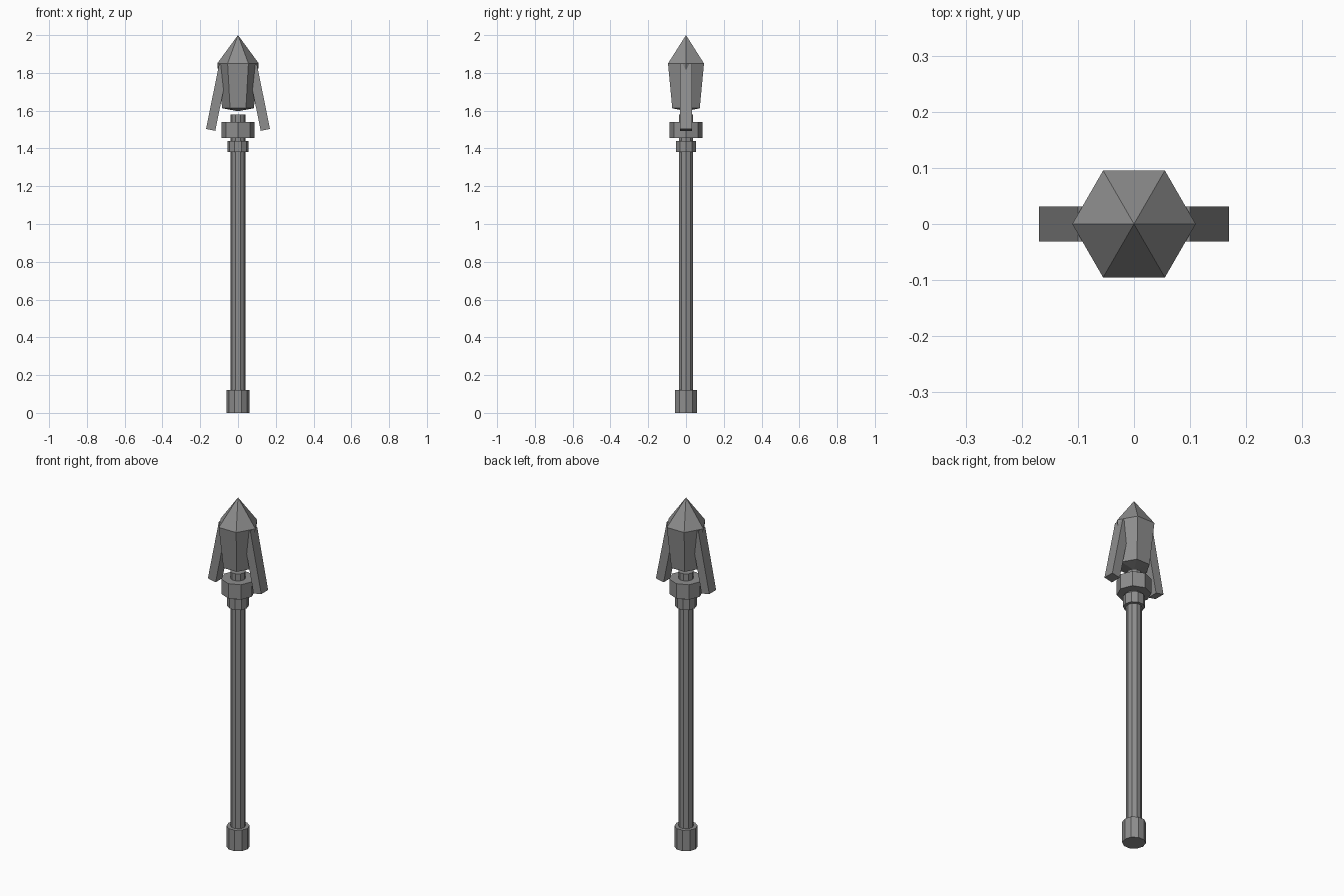
import bpy, bmesh, math
from mathutils import Matrix

if "Cube" in bpy.data.objects:
    bpy.data.objects.remove(bpy.data.objects["Cube"])

metal = bpy.data.materials.new("mid grey")
metal.diffuse_color = (0.27, 0.27, 0.27, 1)
metal.use_nodes = True
metal.node_tree.nodes["Principled BSDF"].inputs["Base Color"].default_value = metal.diffuse_color


def finish(name, bm):
    bmesh.ops.recalc_face_normals(bm, faces=bm.faces[:])
    mesh = bpy.data.meshes.new(name)
    bm.to_mesh(mesh)
    bm.free()
    mesh.materials.append(metal)
    obj = bpy.data.objects.new(name, mesh)
    bpy.context.collection.objects.link(obj)
    return obj


def lathe(name, sides, profile):
    """Faceted solid from (radius, z) pairs; radius 0 makes a point."""
    bm = bmesh.new()
    rings = []
    for r, z in profile:
        n = sides if r else 1
        rings.append([bm.verts.new((r * math.cos(math.tau * i / sides),
                                    r * math.sin(math.tau * i / sides), z)) for i in range(n)])
    for a, b in zip(rings, rings[1:]):
        for i in range(sides):
            j = (i + 1) % sides
            quad = [a[i % len(a)], a[j % len(a)], b[j % len(b)], b[i % len(b)]]
            bm.faces.new(list(dict.fromkeys(quad)))
    for ring in (rings[0], rings[-1]):
        if len(ring) > 1:
            bm.faces.new(ring)
    return finish(name, bm)


def cylinder(name, sides, r, z0, z1):
    return lathe(name, sides, [(r, z0), (r, z1)])


# Shaft with its foot cap, collar and head ring
cylinder("foot_cap", 10, 0.06, 0, 0.12)
cylinder("shaft", 10, 0.04, 0.06, 1.58)
cylinder("collar", 10, 0.056, 1.38, 1.44)
cylinder("head_ring", 8, 0.088, 1.455, 1.54)

# Six-sided floating crystal
lathe("crystal", 6, [(0, 1.597), (0.084, 1.613), (0.11, 1.85), (0, 2.0)])

# Slanted side prongs
for side, label in ((-1, "left"), (1, "right")):
    bm = bmesh.new()
    bmesh.ops.create_cube(bm, size=1, matrix=Matrix.Translation((side * 0.11, 0, 1.67))
                          @ Matrix.Rotation(-side * 0.2, 4, 'Y')
                          @ Matrix.Diagonal((0.05, 0.062, 0.35, 1)))
    finish(label + "_prong", bm)
